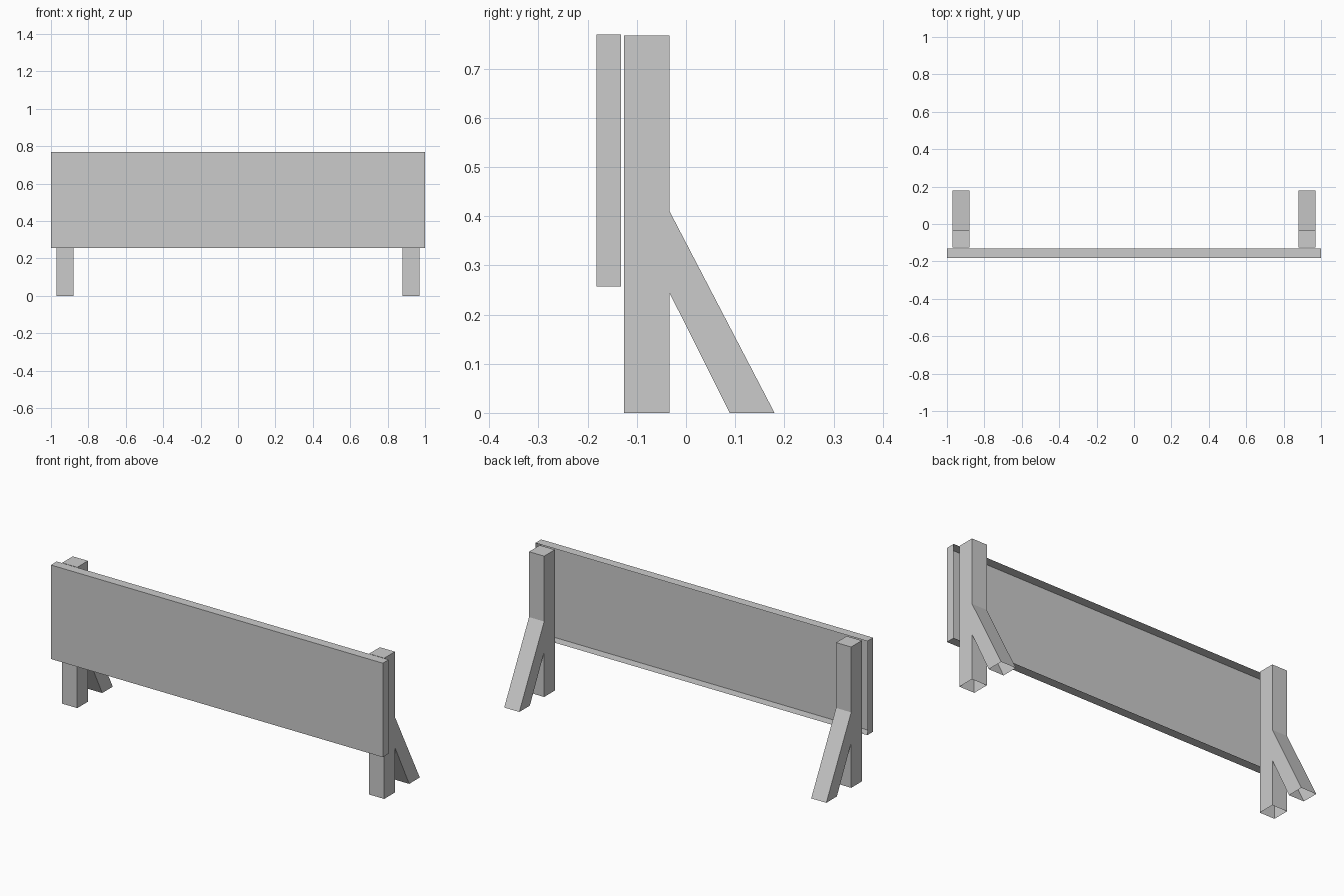
import bpy
import bmesh

# Remove the default cube
cube = bpy.data.objects.get("Cube")
if cube:
    bpy.data.objects.remove(cube, do_unlink=True)

# Single plain grey
GREY = (0.6, 0.6, 0.6, 1.0)
grey = bpy.data.materials.new("plain_grey")
grey.use_nodes = True
grey.diffuse_color = GREY
shader = next(n for n in grey.node_tree.nodes if n.type == "BSDF_PRINCIPLED")
shader.inputs["Base Color"].default_value = GREY


def extrude_profile(name, profile, x_min, x_max, is_open):
    """Extrude a (y, z) outline along x, dropping the faces that are open."""
    bm = bmesh.new()
    face = bm.faces.new([bm.verts.new((x_min, y, z)) for y, z in profile])
    new = bmesh.ops.extrude_face_region(bm, geom=[face], use_keep_orig=True)["geom"]
    moved = [g for g in new if isinstance(g, bmesh.types.BMVert)]
    bmesh.ops.translate(bm, verts=moved, vec=(x_max - x_min, 0, 0))
    bmesh.ops.recalc_face_normals(bm, faces=bm.faces)
    gone = [f for f in bm.faces if is_open(f)]
    bmesh.ops.delete(bm, geom=gone, context="FACES")
    mesh = bpy.data.meshes.new(name)
    bm.to_mesh(mesh)
    bm.free()
    mesh.materials.append(grey)
    obj = bpy.data.objects.new(name, mesh)
    bpy.context.collection.objects.link(obj)
    return obj


# Long board, a shallow tray open at the back
board = [(-0.182, 0.257), (-0.132, 0.257), (-0.132, 0.769), (-0.182, 0.769)]
extrude_profile("board", board, -1.0, 1.0, lambda f: f.normal.y > 0.9)

# Upright posts with a slanted rear brace, hollow at the feet
post = [(-0.126, 0), (-0.034, 0), (-0.034, 0.245), (0.089, 0),
        (0.18, 0), (-0.034, 0.411), (-0.034, 0.767), (-0.126, 0.767)]
HALF_WIDTH = 0.0455
for name, x in (("left_post", 0.924), ("right_post", -0.926)):
    extrude_profile(name, post, x - HALF_WIDTH, x + HALF_WIDTH,
                    lambda f: f.normal.z < -0.99)
